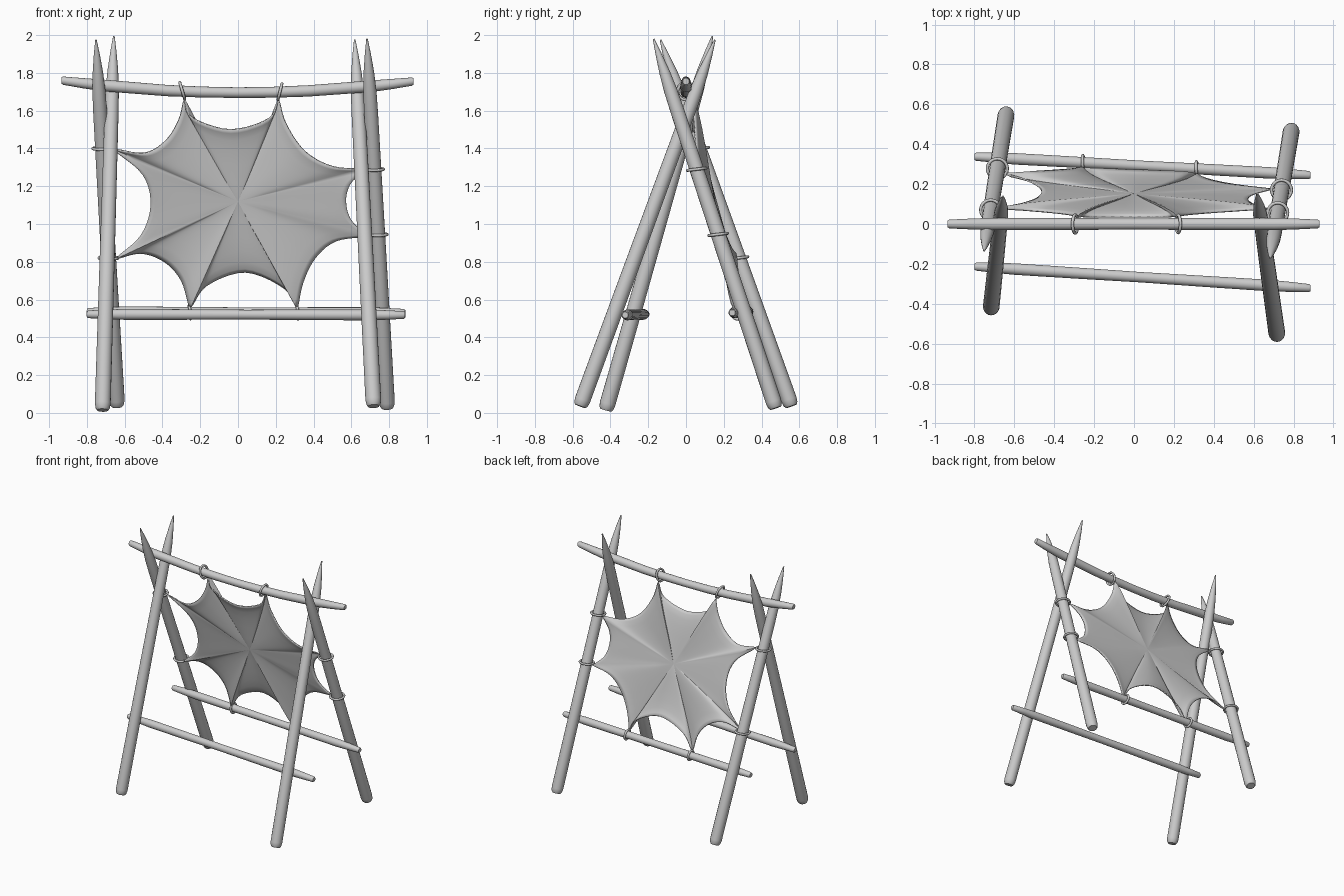
import bpy, bmesh, math
from mathutils import Vector

if "Cube" in bpy.data.objects:
    bpy.data.objects.remove(bpy.data.objects["Cube"])


def finish(name, bm, angle=50):
    bmesh.ops.recalc_face_normals(bm, faces=bm.faces)
    me = bpy.data.meshes.new(name)
    bm.to_mesh(me)
    bm.free()
    ob = bpy.data.objects.new(name, me)
    bpy.context.collection.objects.link(ob)
    bpy.ops.object.select_all(action='DESELECT')
    bpy.context.view_layer.objects.active = ob
    ob.select_set(True)
    bpy.ops.object.shade_smooth_by_angle(angle=math.radians(angle))
    return ob


def pole(name, a, b, profile, sag=0.0, sides=18):
    """Round pole from a to b; profile = (fraction along, radius) pairs."""
    a, b = Vector(a), Vector(b)
    d = (b - a).normalized()
    u = d.orthogonal().normalized()
    v = d.cross(u)
    bm = bmesh.new()
    rings = []
    for t, r in profile:
        c = a.lerp(b, t) - Vector((0, 0, sag * (1 - (2 * t - 1) ** 2)))
        rings.append([bm.verts.new(c + r * (math.cos(w) * u + math.sin(w) * v))
                      for w in (2 * math.pi * i / sides for i in range(sides))])
    for p, q in zip(rings, rings[1:]):
        for i in range(sides):
            j = (i + 1) % sides
            bm.faces.new((p[i], p[j], q[j], q[i]))
    bm.faces.new(rings[0])
    bm.faces.new(rings[-1])
    return finish(name, bm)


def rope(name, centre, axis, radius):
    q = Vector(axis).to_track_quat('Z', 'Y')
    bpy.ops.mesh.primitive_torus_add(location=centre, rotation=q.to_euler(),
                                     major_radius=radius, minor_radius=0.008,
                                     major_segments=28, minor_segments=8)
    bpy.context.object.name = name
    bpy.ops.object.shade_smooth_by_angle(angle=math.radians(60))


# Crossed legs with sharpened tops
LEG = [(0, .030), (.006, .038), (.018, .042), (.4, .040), (.8, .037), (.86, .035),
       (.91, .028), (.96, .016), (1, .004)]
legs = {
    "front_leg_left": ((-.717, -.425, .014), (-.657, .14, 1.995)),
    "front_leg_right": ((.718, -.56, .035), (.618, .153, 1.975)),
    "back_leg_left": ((-.64, .558, .035), (-.752, -.135, 1.975)),
    "back_leg_right": ((.79, .475, .025), (.683, -.172, 1.98)),
}
for name, (a, b) in legs.items():
    pole(name, a, b, LEG)

# Sagging top beam and two lower bars
BAR = [(0, .017), (.005, .022), (.06, .027), (.12, .031), (.3, .030), (.4, .029), (.5, .028),
       (.6, .029), (.7, .030), (.88, .031), (.94, .027), (.995, .022), (1, .017)]
LOW = [(t, r * .93) for t, r in BAR]
pole("top_beam", (-.935, 0, 1.76), (.93, 0, 1.755), BAR, sag=.062)
back_a, back_b = Vector((-.80, .338, .535)), Vector((.885, .245, .53))
pole("back_lower_bar", back_a, back_b, LOW)
pole("front_lower_bar", (-.80, -.213, .522), (.885, -.322, .518), LOW)


# Rope loops on the back legs, beam and back bar
def leg_point(name, z):
    a, b = map(Vector, legs[name])
    return a.lerp(b, (z - a.z) / (b.z - a.z))


for side, z in (("left", 1.40), ("left", .82), ("right", 1.29), ("right", .945)):
    leg = "back_leg_" + side
    rope("leg_rope_" + side, leg_point(leg, z), (0, -.12, 1), .050)
rope("beam_rope_left", (-.295, 0, 1.705), (1, 0, .30), .046)
rope("beam_rope_right", (.222, 0, 1.70), (1, 0, -.25), .044)
for x in (-.255, .315):
    p = back_a.lerp(back_b, (x - back_a.x) / (back_b.x - back_a.x))
    rope("bar_rope", p, (1, .05, .1), .036)

# Stretched hide: each corner (x, y, z) then the scallop points (x, z) up to the next
scallops = [
    ((-.285, .035, 1.665), ((-.245, 1.565), (-.04, 1.50), (.165, 1.56))),
    ((.215, .035, 1.665), ((.255, 1.53), (.355, 1.385), (.50, 1.305))),
    ((.672, .075, 1.29), ((.595, 1.21), (.572, 1.12), (.60, 1.02))),
    ((.69, .175, .935), ((.52, .91), (.41, .82), (.345, .69))),
    ((.315, .255, .55), ((.245, .66), (.04, .745), (-.165, .675))),
    ((-.255, .285, .55), ((-.30, .70), (-.39, .80), (-.515, .845))),
    ((-.65, .255, .815), ((-.515, .94), (-.463, 1.1), (-.505, 1.26))),
    ((-.668, .075, 1.40), ((-.50, 1.375), (-.385, 1.44), (-.315, 1.55))),
]


def spline(p, t):
    """Catmull-Rom through p[1]..p[2]."""
    return .5 * (2 * p[1] + (p[2] - p[0]) * t + (2 * p[0] - 5 * p[1] + 4 * p[2] - p[3]) * t ** 2
                 + (3 * p[1] - p[0] - 3 * p[2] + p[3]) * t ** 3)


outline = []
for k, (c, mids) in enumerate(scallops):
    c, e = Vector(c), Vector(scallops[(k + 1) % 8][0])
    pts = [c]
    for i, (x, z) in enumerate(mids):
        pts.append(Vector((x, c.y + (e.y - c.y) * (i + 1) / 4, z)))
    pts.append(e)
    pts = [2 * pts[0] - pts[1]] + pts + [2 * pts[-1] - pts[-2]]
    for i in range(4):
        outline += [spline(pts[i:i + 4], s / 5) for s in range(5)]

bm = bmesh.new()
centre = Vector((0, .15, 1.12))
mid = bm.verts.new(centre)
rings = [[bm.verts.new(centre.lerp(p, t)) for p in outline] for t in (.25, .5, .7, .85, .95, 1)]
n = len(outline)
for i in range(n):
    j = (i + 1) % n
    bm.faces.new((mid, rings[0][i], rings[0][j]))
    for p, q in zip(rings, rings[1:]):
        bm.faces.new((p[i], q[i], q[j], p[j]))
# Relax the hide's depth so it hangs evenly
inner = [v for r in rings[:-1] for v in r] + [mid]
for _ in range(25):
    bmesh.ops.smooth_vert(bm, verts=inner, factor=.5, use_axis_y=True)
hide = finish("stretched_hide", bm)
mod = hide.modifiers.new("thickness", 'SOLIDIFY')
mod.thickness = .008
mod.offset = 0
